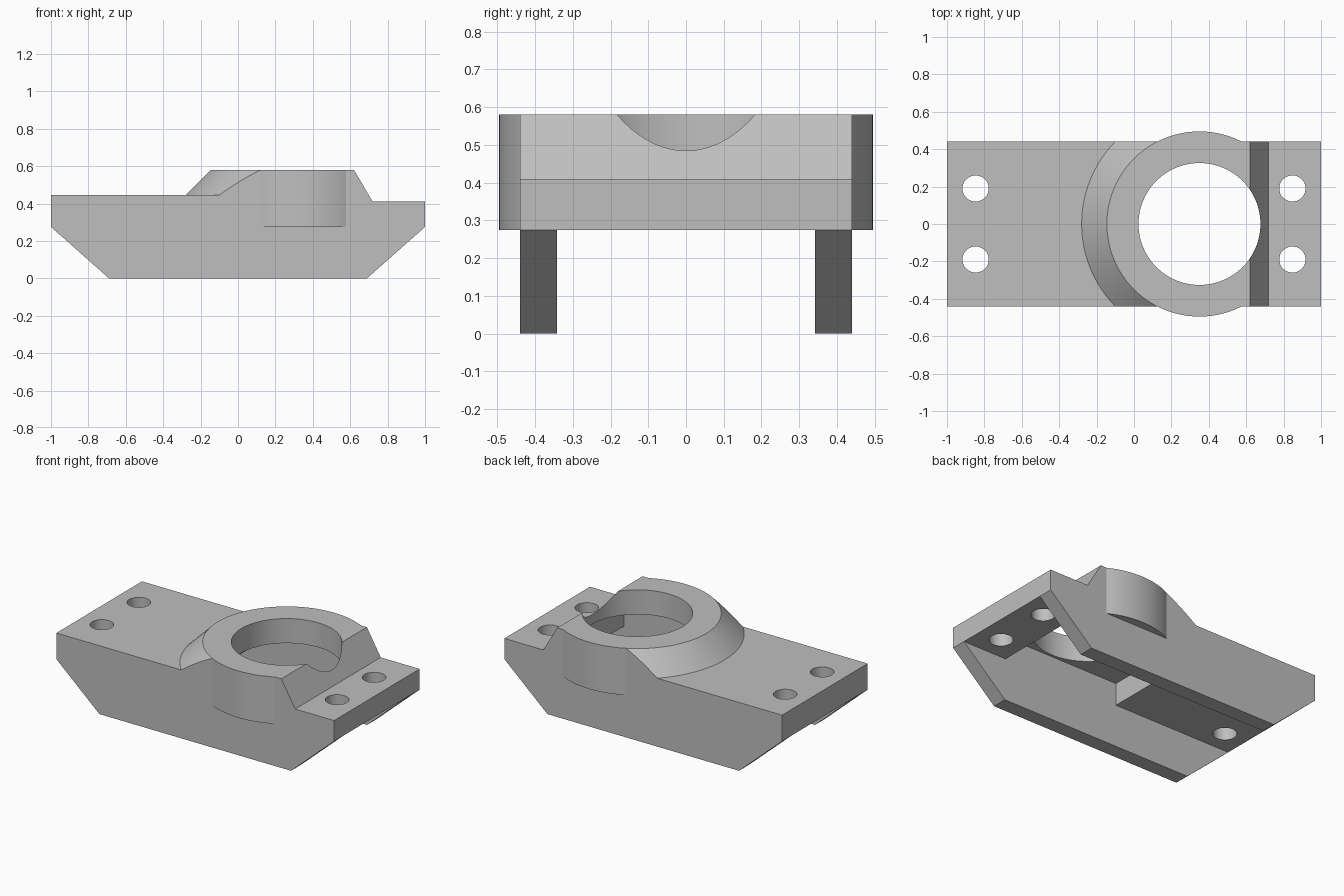
import bpy, bmesh, math
from mathutils import Matrix

cube = bpy.data.objects.get("Cube")
if cube:
    bpy.data.objects.remove(cube, do_unlink=True)

HALF_W = 0.44        # half width of the body
TOP = 0.58           # top of the boss
UNDER = 0.275        # underside of the plate
BOSS_X, BOSS_R, BORE_R = 0.35, 0.495, 0.326


def finish(name, bm):
    bmesh.ops.recalc_face_normals(bm, faces=bm.faces)
    mesh = bpy.data.meshes.new(name)
    bm.to_mesh(mesh)
    bm.free()
    obj = bpy.data.objects.new(name, mesh)
    bpy.context.collection.objects.link(obj)
    return obj


def box(name, x, y, z):
    bm = bmesh.new()
    bmesh.ops.create_cube(bm, size=1)
    for v in bm.verts:
        for i, (lo, hi) in enumerate((x, y, z)):
            v.co[i] = lo if v.co[i] < 0 else hi
    return finish(name, bm)


def cone(name, x, y, z0, z1, r0, r1, segments=96):
    bm = bmesh.new()
    bmesh.ops.create_cone(bm, cap_ends=True, segments=segments, radius1=r0, radius2=r1,
                          depth=z1 - z0, matrix=Matrix.Translation((x, y, (z0 + z1) / 2)))
    return finish(name, bm)


def extrude_profile(name, points, half):
    bm = bmesh.new()
    face = bm.faces.new([bm.verts.new((x, -half, z)) for x, z in points])
    new = bmesh.ops.extrude_face_region(bm, geom=[face])["geom"]
    for v in new:
        if isinstance(v, bmesh.types.BMVert):
            v.co.y = half
    return finish(name, bm)


def combine(target, other, operation):
    mod = target.modifiers.new("join", "BOOLEAN")
    mod.operation, mod.solver, mod.object = operation, "EXACT", other
    bpy.context.view_layer.objects.active = target
    bpy.ops.object.modifier_apply(modifier=mod.name)
    bpy.data.objects.remove(other, do_unlink=True)


# Body side profile, drawn past the top and sides and trimmed later
rise = 0.07
body = extrude_profile("bracket_body", [
    (-1, UNDER), (-0.69, 0), (0.69, 0), (1, UNDER), (1, 0.41), (0.72, 0.41),
    (0.62 - rise * 0.1 / 0.17, TOP + rise), (0.3, TOP + rise), (0.3, 0.445), (-1, 0.445)], 0.7)

# Conical skirt on one side of the boss
skirt = cone("skirt", BOSS_X, 0, 0.3, TOP + rise, 0.775, BOSS_R - rise)
combine(skirt, box("half", (-1, 0.4), (-1, 1), (0, 1)), "INTERSECT")
combine(body, skirt, "UNION")
combine(body, box("width", (-2, 2), (-HALF_W, HALF_W), (-1, 2)), "INTERSECT")

# Round boss standing proud of both sides
boss = cone("boss", BOSS_X, 0, UNDER, TOP + rise + 0.05, BOSS_R, BOSS_R)
combine(boss, box("boss_limit", (-1, 0.59), (-1, 1), (0, 1)), "INTERSECT")
combine(body, boss, "UNION")
combine(body, box("top_trim", (-2, 2), (-1, 1), (TOP, 2)), "DIFFERENCE")

# Channel between the rails, deeper pocket and bore
combine(body, box("channel", (-2, 2), (-0.342, 0.342), (-1, UNDER)), "DIFFERENCE")
combine(body, box("pocket", (-0.15, 0.685), (-0.342, 0.342), (0.1, 0.42)), "DIFFERENCE")
combine(body, cone("bore", BOSS_X, 0, 0.1, 1, BORE_R, BORE_R), "DIFFERENCE")

# Four bolt holes
for x in (-0.847, 0.847):
    for y in (-0.19, 0.19):
        combine(body, cone("bolt_hole", x, y, 0.1, 1, 0.07, 0.07, 48), "DIFFERENCE")

# Plain grey finish
grey = bpy.data.materials.new("plain_grey")
grey.use_nodes = True
color = (0.52, 0.52, 0.52, 1)
grey.diffuse_color = color
for node in grey.node_tree.nodes:
    if node.type == "BSDF_PRINCIPLED":
        node.inputs["Base Color"].default_value = color
body.data.materials.clear()
body.data.materials.append(grey)
for poly in body.data.polygons:
    poly.material_index = 0

bpy.ops.object.select_all(action="DESELECT")
body.select_set(True)
bpy.context.view_layer.objects.active = body
bpy.ops.object.shade_smooth_by_angle(angle=math.radians(20))
